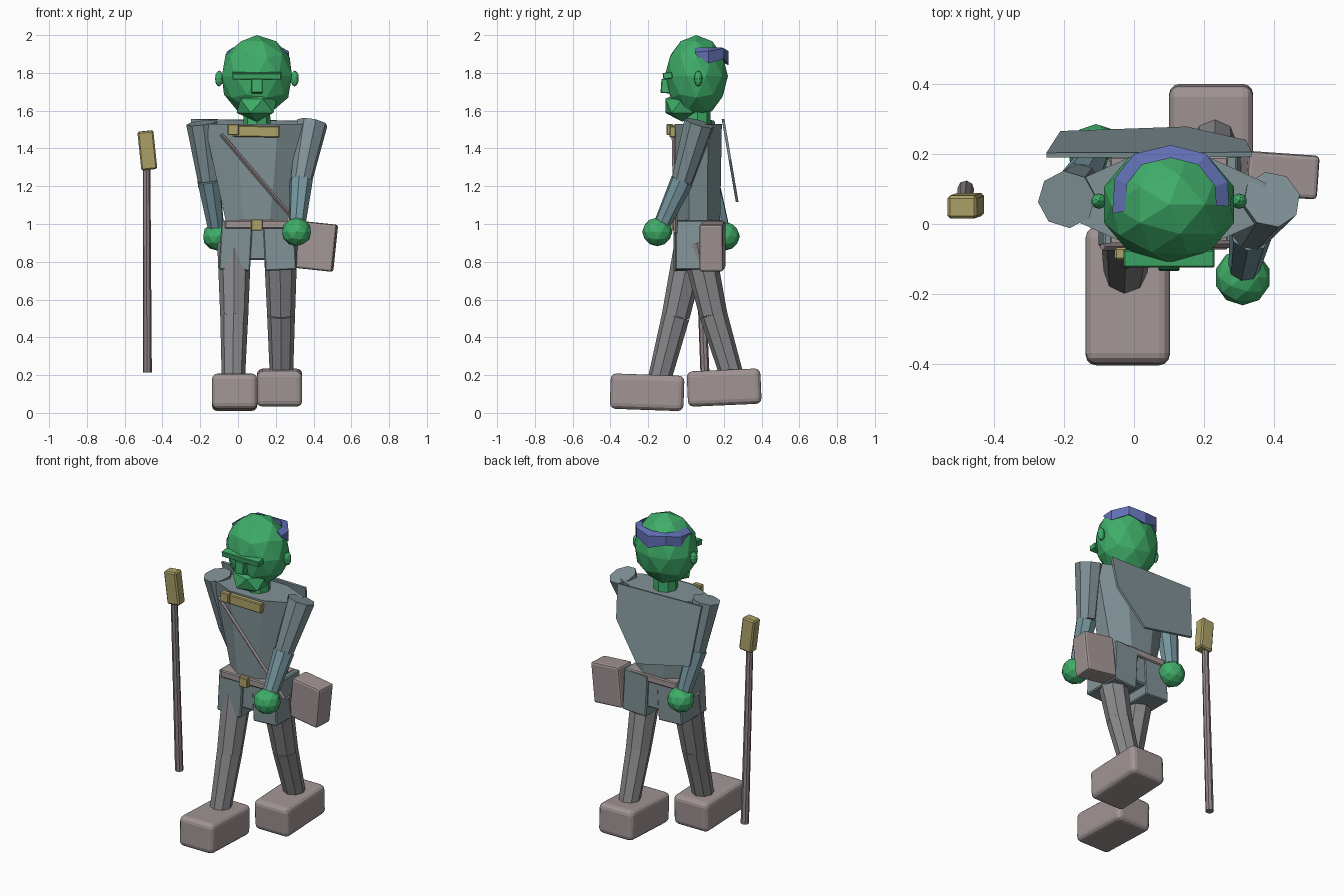
import bpy, bmesh
from math import radians
from mathutils import Vector, Matrix

if "Cube" in bpy.data.objects:
    bpy.data.objects.remove(bpy.data.objects["Cube"])

def material(name, rgb):
    m = bpy.data.materials.new(name)
    m.diffuse_color = (*rgb, 1)
    m.use_nodes = True
    m.node_tree.nodes["Principled BSDF"].inputs["Base Color"].default_value = m.diffuse_color
    return m

GREEN = material("skin_green", (0.05, 0.42, 0.14))
CLOTH = material("cloth_slate", (0.22, 0.29, 0.31))
SLEEVE = material("sleeve_teal", (0.18, 0.31, 0.35))
LEG = material("trouser_grey", (0.25, 0.25, 0.26))
LEATHER = material("leather", (0.36, 0.30, 0.30))
WOOD = material("wood", (0.28, 0.23, 0.24))
BRASS = material("brass", (0.42, 0.36, 0.14))
BLUE = material("band_blue", (0.12, 0.16, 0.45))

def finish(name, bm, mat, matrix=None):
    bmesh.ops.recalc_face_normals(bm, faces=bm.faces)
    me = bpy.data.meshes.new(name)
    bm.to_mesh(me)
    bm.free()
    me.materials.append(mat)
    ob = bpy.data.objects.new(name, me)
    if matrix is not None:
        ob.matrix_world = matrix
    bpy.context.collection.objects.link(ob)
    return ob

def box(name, center, size, mat, rot=(0, 0, 0), bevel=0, segments=1, taper=(1, 1)):
    """Box; taper scales its bottom face."""
    bm = bmesh.new()
    bmesh.ops.create_cube(bm, size=1)
    for v in bm.verts:
        k = taper if v.co.z < 0 else (1, 1)
        v.co = Vector((v.co.x * size[0] * k[0], v.co.y * size[1] * k[1], v.co.z * size[2]))
    r = Matrix.Rotation(radians(rot[2]), 4, 'Z') @ Matrix.Rotation(radians(rot[1]), 4, 'Y') \
        @ Matrix.Rotation(radians(rot[0]), 4, 'X')
    ob = finish(name, bm, mat, Matrix.Translation(center) @ r)
    if bevel:
        mod = ob.modifiers.new("bevel", 'BEVEL')
        mod.width, mod.segments = bevel, segments
    return ob

def ball(name, center, radii, mat, subdivisions=2):
    bm = bmesh.new()
    bmesh.ops.create_icosphere(bm, subdivisions=subdivisions, radius=1)
    bmesh.ops.scale(bm, vec=radii, verts=bm.verts)
    return finish(name, bm, mat, Matrix.Translation(center))

def limb(name, a, b, r1, r2, mat, sides=8):
    """Tapered prism from a to b."""
    a, b = Vector(a), Vector(b)
    d = b - a
    bm = bmesh.new()
    bmesh.ops.create_cone(bm, cap_ends=True, segments=sides, radius1=r1, radius2=r2, depth=d.length)
    return finish(name, bm, mat, Matrix.Translation((a + b) / 2) @ d.to_track_quat('Z', 'Y').to_matrix().to_4x4())

# head and face
ball("head", (0.10, 0.055, 1.783), (0.195, 0.167, 0.217), GREEN)
ball("jaw", (0.10, -0.02, 1.625), (0.12, 0.105, 0.083), GREEN, 1)
box("brow", (0.10, -0.097, 1.785), (0.26, 0.05, 0.035), GREEN, (8, 0, 0), 0.004)
box("nose", (0.10, -0.105, 1.73), (0.06, 0.055, 0.075), GREEN, (-4, 0, 0), 0.004)
for side, x in (("left", -0.10), ("right", 0.30)):
    ball(side + "_ear", (x, 0.065, 1.77), (0.022, 0.022, 0.042), GREEN)
limb("neck", (0.10, 0.06, 1.48), (0.10, 0.06, 1.62), 0.072, 0.07, GREEN)

# zigzag band round the back of the head
path = [(-0.062, 0.03), (-0.055, 0.13), (0.0, 0.20), (0.105, 0.225), (0.205, 0.20), (0.268, 0.12), (0.27, 0.05)]
bm = bmesh.new()
rings = []
for i, (x, y) in enumerate(path):
    low = (1.895, 1.85, 1.875, 1.84, 1.875, 1.85, 1.90)[i]
    inner = Vector((0.105, 0.06)).lerp(Vector((x, y)), 0.78)
    top = 1.91 if i in (0, 6) else (1.93, 1.915)[i % 2]
    rings.append([bm.verts.new(p) for p in ((x, y, top), (x, y, low), (*inner, low + 0.02), (*inner, 1.935))])
for a, b in zip(rings, rings[1:]):
    for j in range(4):
        bm.faces.new((a[j], a[(j + 1) % 4], b[(j + 1) % 4], b[j]))
bm.faces.new(rings[0])
bm.faces.new(rings[-1])
finish("head_band", bm, BLUE)

# torso: eight-sided, wide at the shoulders
bm = bmesh.new()
bmesh.ops.create_cone(bm, cap_ends=True, segments=8, radius1=1, radius2=1, depth=0.53,
                      matrix=Matrix.Rotation(radians(22.5), 4, 'Z'))
for v in bm.verts:
    upper = v.co.z > 0
    v.co.x *= 0.30 if upper else 0.175
    v.co.y *= 0.135 if upper else 0.125
finish("torso", bm, CLOTH, Matrix.Translation((0.10, 0.065, 1.265)))

# cape: slanted five-cornered plate on the back
outline = [(-0.25, 1.555), (0.335, 1.545), (0.32, 1.34), (0.15, 1.115), (-0.21, 1.19)]
bm = bmesh.new()
face = bm.faces.new([bm.verts.new((x, 0.19 + (1.55 - z) * 0.17, z)) for x, z in outline])
ext = bmesh.ops.extrude_face_region(bm, geom=[face])
bmesh.ops.translate(bm, vec=(0, 0.014, 0.002),
                    verts=[g for g in ext["geom"] if isinstance(g, bmesh.types.BMVert)])
finish("cape", bm, CLOTH)

# chest pieces and strap
box("collar_plate", (0.095, -0.07, 1.49), (0.25, 0.035, 0.06), BRASS, (0, 1, 0), 0.005)
box("clasp", (-0.025, -0.085, 1.5), (0.06, 0.035, 0.06), BRASS, (0, 0, 0), 0.005)
limb("strap", (-0.09, -0.065, 1.475), (0.36, -0.055, 0.95), 0.011, 0.011, WOOD, 4)

# belt, hips and skirt panels
box("belt", (0.10, 0.06, 0.998), (0.34, 0.265, 0.045), LEATHER, bevel=0.006)
box("buckle", (0.10, -0.08, 0.995), (0.06, 0.03, 0.06), BRASS, bevel=0.004)
box("hips", (0.10, 0.065, 0.91), (0.30, 0.23, 0.20), CLOTH, bevel=0.008)
for side, x, s, y in (("left", -0.012, 1, 0.06), ("right", 0.22, -1, 0.07)):
    box(side + "_skirt_panel", (x, y, 0.885), (0.165, 0.25, 0.26), CLOTH, (0, 3 * s, 0), 0.006)

# arms and hands
arms = {"left": ((-0.192, 0.07, 1.535), (-0.155, 0.115, 1.23), (-0.115, 0.19, 0.97), (-0.108, 0.205, 0.935)),
        "right": ((0.393, 0.07, 1.535), (0.335, -0.02, 1.23), (0.312, -0.135, 0.98), (0.31, -0.152, 0.958))}
for side, (shoulder, elbow, wrist, hand) in arms.items():
    limb(side + "_upper_arm", shoulder, elbow, 0.083, 0.058, CLOTH)
    limb(side + "_forearm", elbow, wrist, 0.062, 0.044, SLEEVE)
    ball(side + "_hand", hand, (0.08, 0.08, 0.076), GREEN)

# striding legs and boots
legs = {"left": ((-0.02, 0.03, 0.90), (-0.02, -0.055, 0.51), (-0.025, -0.145, 0.16)),
        "right": ((0.225, 0.06, 0.90), (0.228, 0.145, 0.52), (0.23, 0.248, 0.18))}
for side, (hip, knee, ankle) in legs.items():
    limb(side + "_thigh", hip, knee, 0.09, 0.074, LEG)
    limb(side + "_shin", knee, ankle, 0.074, 0.061, LEG)
box("left_boot", (-0.018, -0.206, 0.109), (0.24, 0.39, 0.187), LEATHER, (-2, 0, 0), 0.03, 3)
box("right_boot", (0.22, 0.202, 0.134), (0.24, 0.39, 0.187), LEATHER, (2.5, 0, 0), 0.03, 3)

# hip bag
box("hip_bag", (0.412, 0.14, 0.882), (0.205, 0.125, 0.25), LEATHER, (0, 6, -4), 0.012, 2)

# staff with a block head, standing apart
limb("staff", (-0.48, 0.10, 0.215), (-0.484, 0.055, 1.32), 0.024, 0.02, WOOD)
box("staff_head", (-0.48, 0.052, 1.39), (0.085, 0.066, 0.205), BRASS, (2, -6, 0), 0.008)
